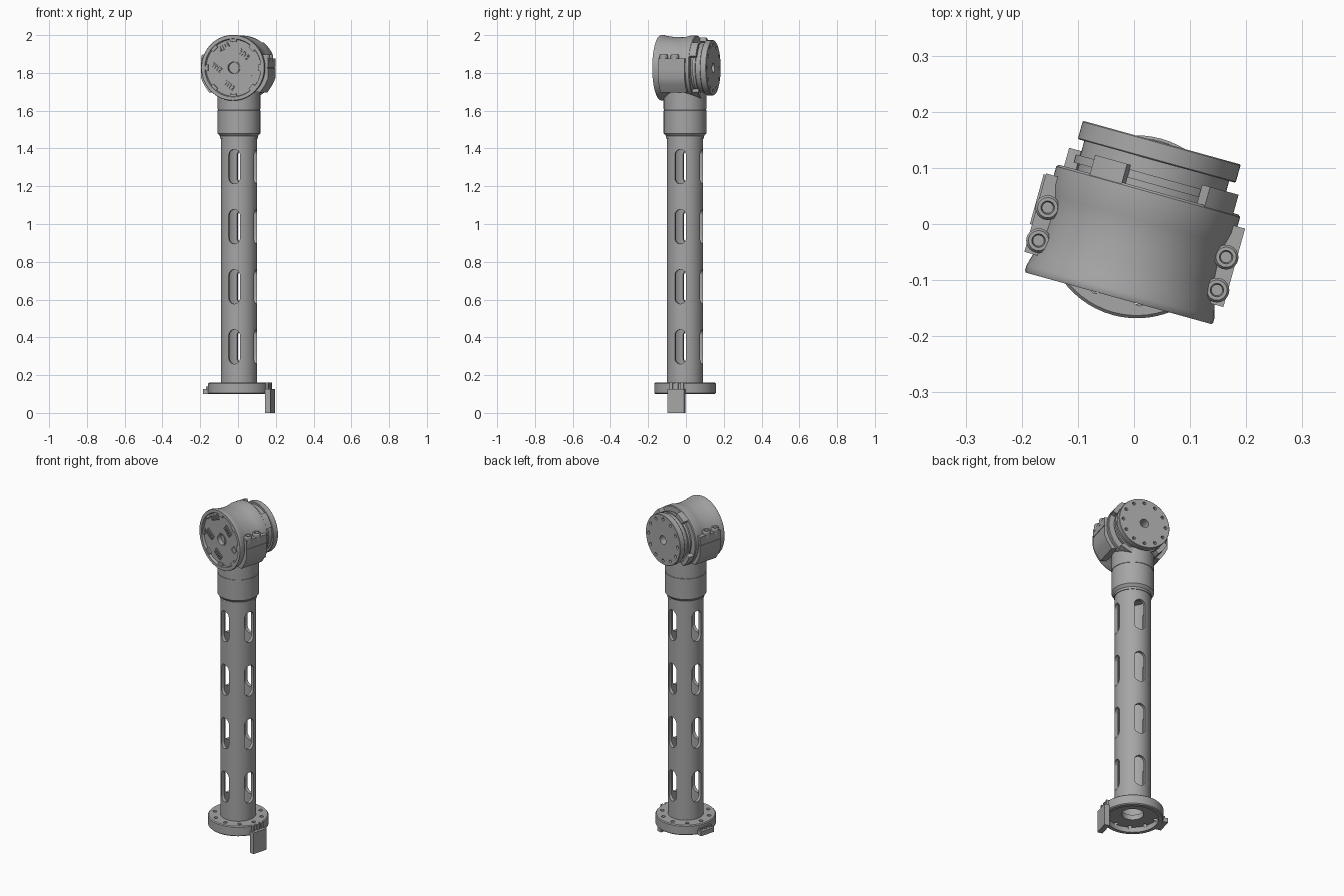
import bpy, bmesh
from math import pi, sin, cos, radians
from mathutils import Matrix

T, R = Matrix.Translation, Matrix.Rotation
if "Cube" in bpy.data.objects:
    bpy.data.objects.remove(bpy.data.objects["Cube"])

grey = bpy.data.materials.new("machined grey")
grey.use_nodes = True
COLOUR = (0.38, 0.38, 0.38, 1)
grey.diffuse_color = COLOUR
grey.node_tree.nodes["Principled BSDF"].inputs["Base Color"].default_value = COLOUR

YAW = R(radians(-15.5), 4, 'Z')
BASE = T((0.005, -0.005, 0)) @ YAW
HEAD = T((0, 0, 1.827)) @ YAW @ T((0.009, 0, 0))
AXLE = HEAD @ R(-pi / 2, 4, 'X')      # local z runs to the back of the head
FACE = HEAD @ R(pi / 2, 4, 'X')       # local z runs out of the front face


def lathe(bm, profile, m, seg=64):
    """Revolve (radius, height) points, closing the loop."""
    rings = [[bm.verts.new(m @ Matrix.Translation((r * cos(2 * pi * i / seg),
              r * sin(2 * pi * i / seg), z)).translation) for i in range(seg)]
             for r, z in profile]
    for a, b in zip(rings, rings[1:] + rings[:1]):
        if profile[rings.index(a)][0] == 0 and profile[rings.index(b)][0] == 0:
            continue
        for i in range(seg):
            j = (i + 1) % seg
            bm.faces.new((a[i], a[j], b[j], b[i]))


def prism(bm, pts, z0, z1, m):
    """Extrude a flat outline from z0 to z1."""
    lo, hi = ([bm.verts.new((m @ T((x, y, z))).translation) for x, y in pts] for z in (z0, z1))
    bm.faces.new(lo[::-1])
    bm.faces.new(hi)
    for i in range(len(pts)):
        j = (i + 1) % len(pts)
        bm.faces.new((lo[i], lo[j], hi[j], hi[i]))


def rect(x0, x1, y0, y1):
    return [(x0, y0), (x1, y0), (x1, y1), (x0, y1)]


def circle(r, n=20, cx=0, cy=0):
    return [(cx + r * cos(2 * pi * i / n), cy + r * sin(2 * pi * i / n)) for i in range(n)]


def sector(r0, r1, a0, a1, n=8):
    """Part of a ring; angles in degrees, clockwise from the top."""
    ang = [radians(a0 + (a1 - a0) * i / n) for i in range(n + 1)]
    return [(r1 * sin(a), r1 * cos(a)) for a in ang] + [(r0 * sin(a), r0 * cos(a)) for a in ang[::-1]]


def finish(name, bm, cutter=None):
    def make(label, b):
        bmesh.ops.remove_doubles(b, verts=b.verts, dist=1e-5)
        bmesh.ops.recalc_face_normals(b, faces=b.faces)
        me = bpy.data.meshes.new(label)
        b.to_mesh(me)
        b.free()
        me.materials.append(grey)
        o = bpy.data.objects.new(label, me)
        bpy.context.collection.objects.link(o)
        return o
    ob = make(name, bm)
    bpy.ops.object.select_all(action='DESELECT')
    ob.select_set(True)
    bpy.context.view_layer.objects.active = ob
    if cutter:
        cut = make(name + "_cutter", cutter)
        cut.hide_render = True
        mod = ob.modifiers.new("cuts", 'BOOLEAN')
        mod.operation, mod.solver, mod.object = 'DIFFERENCE', 'EXACT', cut
        bpy.ops.object.modifier_apply(modifier=mod.name)
        bpy.data.objects.remove(cut)
    bpy.ops.object.shade_smooth_by_angle(angle=radians(30))
    return ob


# Base flange: cupped underneath, bored, with a ring of bolt holes
bm, cut = bmesh.new(), bmesh.new()
lathe(bm, [(.058, .13), (.138, .13), (.138, .1), (.158, .1), (.163, .105),
           (.163, .155), (.158, .16), (.058, .16)], BASE)
for i in range(10):
    prism(cut, circle(.011, 16), .12, .2, BASE @ R(2 * pi * i / 10, 4, 'Z') @ T((.13, 0, 0)))
finish("base_flange", bm, cut)

# Side clips on the flange: a long plate on one side, a short stub on the other
for name, side, low in (("long_clip", 1, 0), ("short_clip", -1, .1)):
    bm = bmesh.new()
    m = BASE @ R(0 if side > 0 else pi, 4, 'Z')
    prism(bm, rect(.155, .185, -.046, .046), low, .126, m)
    for y in (-.03, 0, .03):
        prism(bm, rect(.145, .17, y - .008, y + .008), .11, .16 if side > 0 else .14, m)
    finish(name, bm)

# Hollow tube with four rows of rounded slots on four sides
bm, cut = bmesh.new(), bmesh.new()
lathe(bm, [(.078, .155), (.096, .155), (.096, 1.47), (.078, 1.47)], BASE)
slot = [(.031 * cos(a), .031 * sin(a) + s * .06)
        for s, start in ((1, 0), (-1, pi)) for a in [start + pi * i / 10 for i in range(11)]]
for z in (.35, .668, .986, 1.304):
    for k in range(4):
        prism(cut, slot, .055, .13, BASE @ R(k * pi / 2, 4, 'Z') @ T((0, 0, z)) @ R(pi / 2, 4, 'X'))
finish("slotted_tube", bm, cut)

# Collar under the head, with a chamfered foot and a fine seam
bm = bmesh.new()
lathe(bm, [(0, 1.452), (.1, 1.452), (.1, 1.465), (.113, 1.48), (.113, 1.602), (.111, 1.603),
           (.111, 1.608), (.113, 1.609), (.113, 1.7), (0, 1.72)], BASE)
finish("collar", bm)

# Head shell: saddle-waisted drum with a recessed front
bm, cut = bmesh.new(), bmesh.new()
lathe(bm, [(0, -.121), (.15, -.121), (.154, -.135), (.172, -.135), (.174, -.131), (.174, -.122),
           (.168, -.1), (.164, -.07), (.162, -.04), (.162, -.015), (.165, .01), (.17, .03),
           (.17, .062), (.166, .066), (.135, .066), (.135, .06), (0, .06)], AXLE, 96)
prism(cut, circle(.03, 32), .1, .2, FACE)
finish("head_shell", bm, cut)

# Castellated tabs on the rear edge of the shell
bm = bmesh.new()
for a0, a1 in ((-40, -17), (38, 68), (140, 163), (218, 248)):
    prism(bm, sector(.145, .169, a0, a1), .05, .1, HEAD @ R(pi / 2, 4, 'X') @ R(pi, 4, 'Y')
          @ Matrix.Scale(-1, 4, (1, 0, 0)))
finish("rear_tabs", bm)

# Stepped neck and output disc with bolt holes
bm, cut = bmesh.new(), bmesh.new()
lathe(bm, [(0, .05), (.132, .05), (.132, .077), (.142, .077), (.142, .092), (.134, .092),
           (.134, .119), (.144, .119), (.146, .121), (.146, .151), (.144, .153), (0, .153)], AXLE, 96)
prism(cut, circle(.025, 32), .09, .2, AXLE)
for i in range(12):
    prism(cut, circle(.009, 16), .135, .2, AXLE @ R(2 * pi * i / 12, 4, 'Z') @ T((.122, 0, 0)))
finish("output_disc", bm, cut)

# Split clamp on both sides, each with two screw bosses
for name, side in (("left_clamp", 1), ("right_clamp", -1)):
    bm, cut = bmesh.new(), bmesh.new()
    outline = [(.1, -.125), (.14, -.13), (.168, -.09), (.184, -.055), (.184, .05), (.1, .05)]
    prism(bm, [(side * x, z) for x, z in outline], -.045, .1, FACE)
    prism(cut, rect(side * .179, side * .2, -.002, .002), -.1, .2, FACE)
    finish(name, bm, cut)
    bm = bmesh.new()
    for y in (-.074, -.013):
        lathe(bm, [(0, .03), (.022, .03), (.022, .064), (.018, .07), (.012, .07), (.01, .06),
                   (0, .06)], HEAD @ T((side * .165, y, 0)), 24)
    finish(name + "_screws", bm)

# Sockets on the front face
bm = bmesh.new()
for x, z, turn in ((-.053, .113, 25), (.055, .07, -40), (-.095, 0, -35), (-.026, -.095, -35)):
    m = FACE @ T((x, z, 0)) @ R(radians(turn), 4, 'Z')
    prism(bm, rect(-.03, .03, -.016, .016), .115, .126, m)
    for i in range(4):
        prism(bm, rect(-.025 + .014 * i, -.017 + .014 * i, -.011, .011), .12, .132, m)
finish("front_sockets", bm)

# Diamond frame, bore ring and rim lugs on the front face
bm = bmesh.new()
lathe(bm, [(.03, .115), (.036, .115), (.036, .125), (.03, .125)], FACE, 32)
lathe(bm, [(.019, .115), (.025, .115), (.025, .125), (.019, .125)],
      FACE @ T((.103, -.025, 0)), 4)
for i in range(8):
    prism(bm, sector(.138, .155, 45 * i - 7, 45 * i + 7), .115, .131, FACE)
finish("front_trim", bm)
